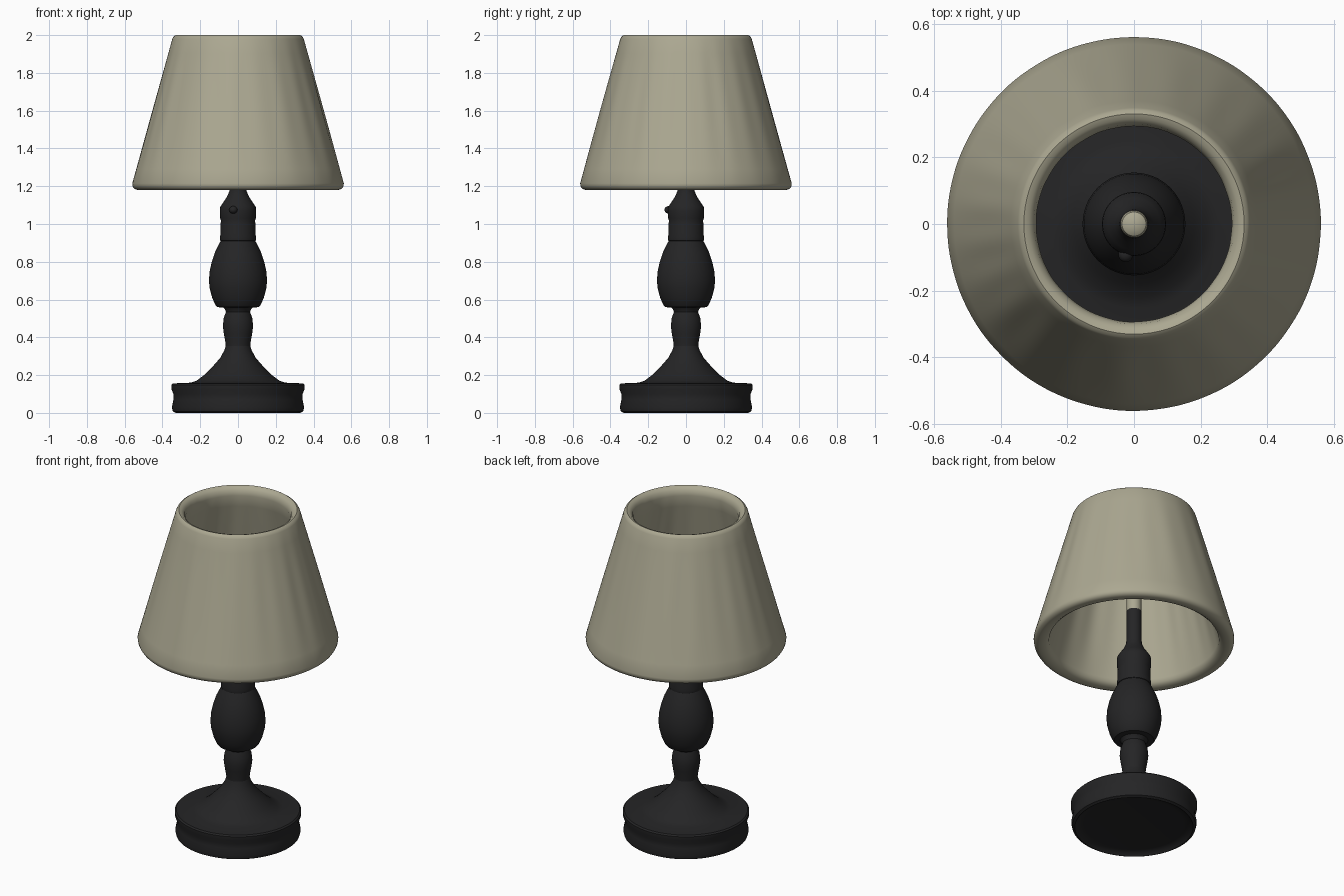
import bpy, math

if "Cube" in bpy.data.objects:
    bpy.data.objects.remove(bpy.data.objects["Cube"])

def material(name, rgb):
    m = bpy.data.materials.new(name)
    m.diffuse_color = (*rgb, 1)
    m.use_nodes = True
    m.node_tree.nodes["Principled BSDF"].inputs["Base Color"].default_value = m.diffuse_color
    return m

BLACK = material("charcoal_black", (0.018, 0.018, 0.019))
LINEN = material("linen_beige", (0.41, 0.39, 0.285))

def lathe(name, profile, mat, seg=96, closed=False, ripple=None):
    """Revolve (radius, z) points around z; open profiles are capped at both ends."""
    verts, faces = [], []
    n = len(profile)
    for r, z in profile:
        for s in range(seg):
            a = 2 * math.pi * s / seg
            rr = r + (ripple(a, z) if ripple else 0)
            verts.append((rr * math.cos(a), rr * math.sin(a), z))
    for i in range(n if closed else n - 1):
        j = (i + 1) % n
        for s in range(seg):
            t = (s + 1) % seg
            faces.append((i*seg + s, i*seg + t, j*seg + t, j*seg + s))
    if not closed:
        faces.append(tuple(reversed(range(seg))))
        faces.append(tuple(range((n - 1)*seg, n*seg)))
    me = bpy.data.meshes.new(name)
    me.from_pydata(verts, [], faces)
    me.materials.append(mat)
    ob = bpy.data.objects.new(name, me)
    bpy.context.collection.objects.link(ob)
    smooth(ob)
    return ob

def smooth(ob):
    bpy.ops.object.select_all(action='DESELECT')
    ob.select_set(True)
    bpy.context.view_layer.objects.active = ob
    bpy.ops.object.shade_smooth_by_angle(angle=math.radians(40))

# Round foot with a slightly hollow underside, a waisted rim and a flared cone
lathe("foot", [(0.28, 0.02), (0.315, 0.015), (0.33, 0.0), (0.345, 0.008), (0.35, 0.03),
               (0.342, 0.07), (0.342, 0.1), (0.352, 0.125), (0.353, 0.148), (0.345, 0.156),
               (0.25, 0.16), (0.22, 0.17), (0.18, 0.2), (0.13, 0.25), (0.095, 0.29),
               (0.073, 0.33), (0.065, 0.355)], BLACK)

# Turned neck
lathe("neck", [(0.065, 0.35), (0.066, 0.37), (0.075, 0.42), (0.08, 0.46), (0.076, 0.5),
               (0.064, 0.535), (0.07, 0.55), (0.085, 0.565)], BLACK, 64)

# Pear-shaped body
lathe("body", [(0.085, 0.558), (0.11, 0.56), (0.12, 0.572), (0.137, 0.61), (0.15, 0.66),
               (0.154, 0.7), (0.15, 0.75), (0.139, 0.8), (0.122, 0.85), (0.1, 0.895),
               (0.086, 0.92)], BLACK, 64)

# Lamp socket with rings and a tapered shoulder
lathe("socket", [(0.085, 0.908), (0.094, 0.912), (0.096, 0.93), (0.092, 0.95), (0.093, 1.0),
                 (0.09, 1.015), (0.094, 1.03), (0.096, 1.07), (0.094, 1.09), (0.078, 1.115),
                 (0.058, 1.145), (0.045, 1.175), (0.043, 1.2)], BLACK, 64)

# Switch knob on the front of the socket
bpy.ops.mesh.primitive_uv_sphere_add(segments=20, ring_count=12, radius=1,
                                     location=(-0.025, -0.092, 1.075))
knob = bpy.context.object
knob.name = "switch_knob"
knob.scale = (0.022, 0.022, 0.02)
knob.data.materials.append(BLACK)
smooth(knob)

# Candle-like stem and pale tip inside the shade
lathe("stem", [(0.043, 1.19), (0.041, 1.39)], BLACK, 40)
lathe("stem_tip", [(0.041, 1.39), (0.041, 1.47), (0.036, 1.49), (0.02, 1.5)], LINEN, 40)

# Thick fabric shade with faint vertical folds fading out at the rims
def folds(a, z):
    fade = max(0.0, math.sin(math.pi * (z - 1.18) / 0.82))
    wave = math.sin(11*a + 1.3*math.sin(3*a)) + 0.7*math.sin(23*a + 2*math.sin(2*a) + z)
    return 0.0018 * fade * wave

steps = [i / 10 for i in range(11)]
outer = [(0.56 - 0.212*t, 1.215 + 0.765*t) for t in steps]
inner = [(0.293 + 0.177*t, 1.95 - 0.73*t) for t in steps]
lathe("shade", [(0.53, 1.18), (0.55, 1.187), (0.558, 1.2)] + outer
      + [(0.341, 1.993), (0.33, 2.0), (0.315, 1.995), (0.3, 1.98)] + inner
      + [(0.475, 1.2), (0.495, 1.185)], LINEN, 192, closed=True, ripple=folds)
